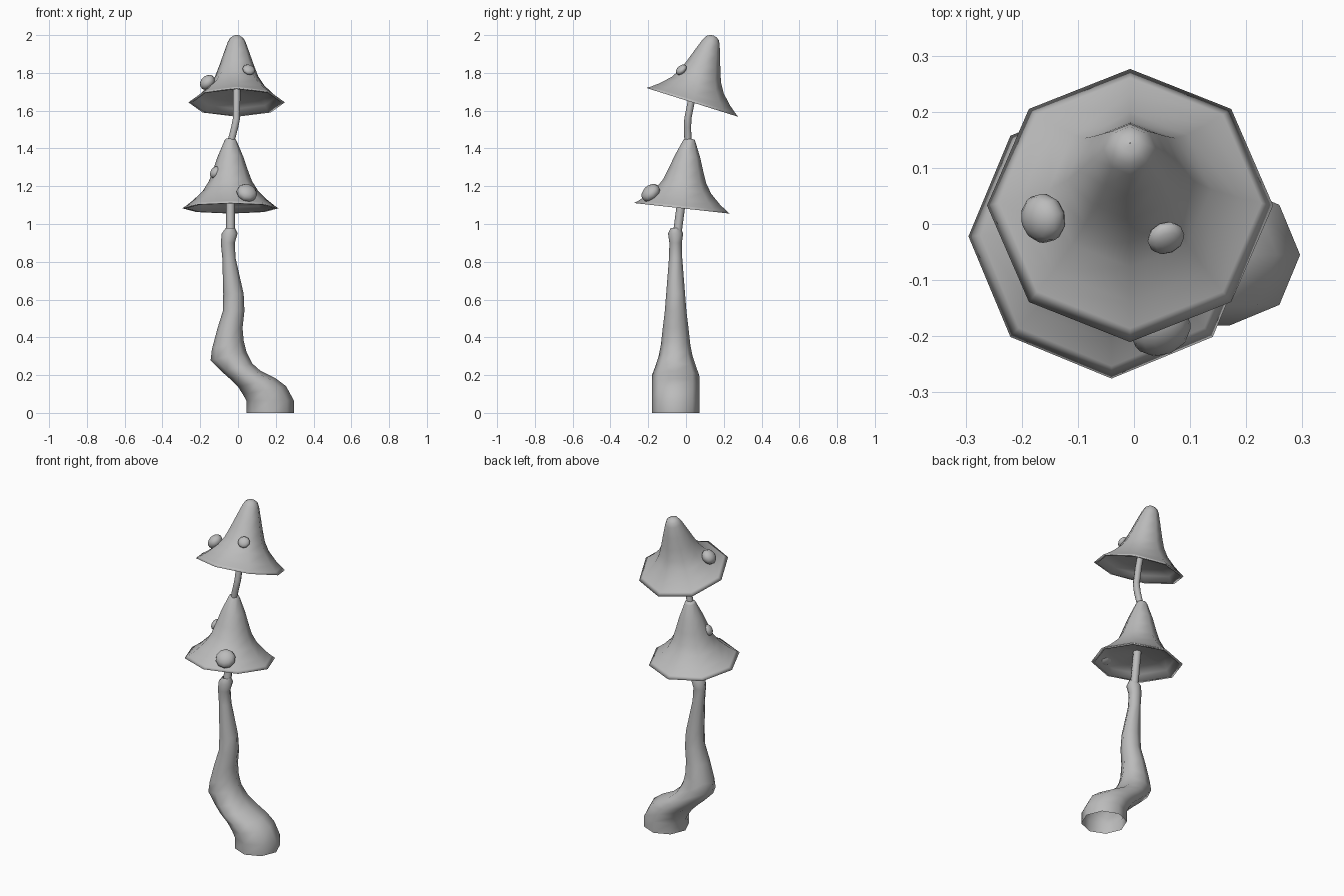
import bpy, bmesh, math
from mathutils import Vector, Matrix

SIDES = 8
scene = bpy.context.scene
if "Cube" in bpy.data.objects:
    bpy.data.objects.remove(bpy.data.objects["Cube"])

grey = bpy.data.materials.new("plain_grey")
grey.use_nodes = True
COLOUR = (0.5, 0.5, 0.5, 1)
grey.diffuse_color = COLOUR
grey.node_tree.nodes["Principled BSDF"].inputs["Base Color"].default_value = COLOUR


def finish(name, bm):
    """Turn a bmesh into a smooth shaded object with the shared material."""
    for face in bm.faces:
        face.smooth = True
    mesh = bpy.data.meshes.new(name)
    bm.to_mesh(mesh)
    bm.free()
    mesh.materials.append(grey)
    scene.collection.objects.link(bpy.data.objects.new(name, mesh))


def loft(name, rings):
    """Skin rings given as (centre, half axis u, half axis v)."""
    bm = bmesh.new()
    loops = []
    for centre, u, v in rings:
        turns = [math.tau * i / SIDES for i in range(SIDES)]
        loops.append([bm.verts.new(centre + u * math.cos(t) + v * math.sin(t))
                      for t in turns])
    for low, high in zip(loops, loops[1:]):
        for i in range(SIDES):
            j = (i + 1) % SIDES
            bm.faces.new((low[i], low[j], high[j], high[i]))
    finish(name, bm)


def tube(name, radius, path):
    """Thin stalk with level rings along a path."""
    loft(name, [(Vector(point), Vector((radius, 0, 0)), Vector((0, radius, 0)))
                for point in path])


# Lower stem: rings of (x, z, half width, half depth), leaning in the bend
trunk = [
    (0.17, 0, 0.126, 0.126),
    (0.17, 0.065, 0.126, 0.126),
    (0.14, 0.12, 0.114, 0.126),
    (0.1, 0.16, 0.1, 0.126),
    (0.04, 0.2, 0.08, 0.125),
    (-0.005, 0.24, 0.08, 0.11),
    (-0.05, 0.3, 0.095, 0.09),
    (-0.054, 0.36, 0.084, 0.078),
    (-0.042, 0.45, 0.066, 0.068),
    (-0.023, 0.54, 0.057, 0.057),
    (-0.024, 0.63, 0.054, 0.05),
    (-0.048, 0.82, 0.035, 0.035),
    (-0.054, 0.9, 0.037, 0.033),
    (-0.044, 0.95, 0.042, 0.04),
    (-0.04, 0.98, 0.024, 0.025),
]
rings = []
for x, z, width, depth in trunk:
    lean = 0.022 if 0.1 < z < 0.4 else 0
    rings.append((Vector((x, -0.055, z)), Vector((width, 0, lean)), Vector((0, depth, 0))))
loft("lower_stem", rings)

# Neck into the lower cap, and the stalk bending into the upper cap
tube("neck", 0.023, [(-0.04, -0.045, 0.96), (-0.04, 0, 1.3)])
tube("upper_stem", 0.019, [(-0.036, 0.01, 1.4), (-0.034, 0.01, 1.45), (-0.018, 0.008, 1.51),
                           (-0.008, 0.01, 1.56), (-0.007, 0.03, 1.66), (-0.007, 0.07, 1.8)])

# Caps: radius and height along the tilted axis, from underside to the tip
inner = [(0.01, 0.07), (0.15, 0.05), (0.21, 0.03), (0.234, 0)]
outer = [(0.255, 0), (0.234, 0.014), (0.195, 0.045), (0.145, 0.095), (0.114, 0.145),
         (0.091, 0.207), (0.068, 0.275)]
flat_tip = [(0.032, 0.36), (0.026, 0.37), (0.002, 0.37)]
round_tip = [(0.047, 0.335), (0.035, 0.357), (0.018, 0.368), (0.001, 0.371)]


def cap(name, centre, tilt, tip):
    turn = Matrix.Rotation(-tilt, 3, "X")
    origin = Vector(centre)
    loft(name, [(origin + turn @ Vector((0, 0, height)),
                 turn @ Vector((radius, 0, 0)), turn @ Vector((0, radius, 0)))
                for radius, height in inner + outer + tip])


cap("lower_cap", (-0.04, -0.022, 1.083), 0.11, flat_tip)
cap("upper_cap", (-0.007, 0.033, 1.644), 0.304, round_tip)


# Round warts, flattened along the direction in which they face
def wart(name, centre, radius, thickness, facing):
    bm = bmesh.new()
    bmesh.ops.create_uvsphere(bm, u_segments=10, v_segments=8, radius=1)
    turn = Vector(facing).to_track_quat("Z", "Y").to_matrix().to_4x4()
    bm.transform(Matrix.Translation(centre) @ turn
                 @ Matrix.Diagonal((radius, radius, thickness, 1)))
    finish(name, bm)


front_slope = (0.4, -0.9, 1)
wart("lower_cap_large_wart", (0.047, -0.187, 1.165), 0.056, 0.038, front_slope)
wart("upper_cap_small_wart", (0.057, -0.025, 1.817), 0.034, 0.02, front_slope)
wart("lower_cap_small_wart", (-0.122, -0.04, 1.274), 0.034, 0.022, (-0.8, -0.3, 0.5))
wart("upper_cap_large_wart", (-0.162, 0.01, 1.75), 0.045, 0.034, (-0.7, -0.2, 0.7))
